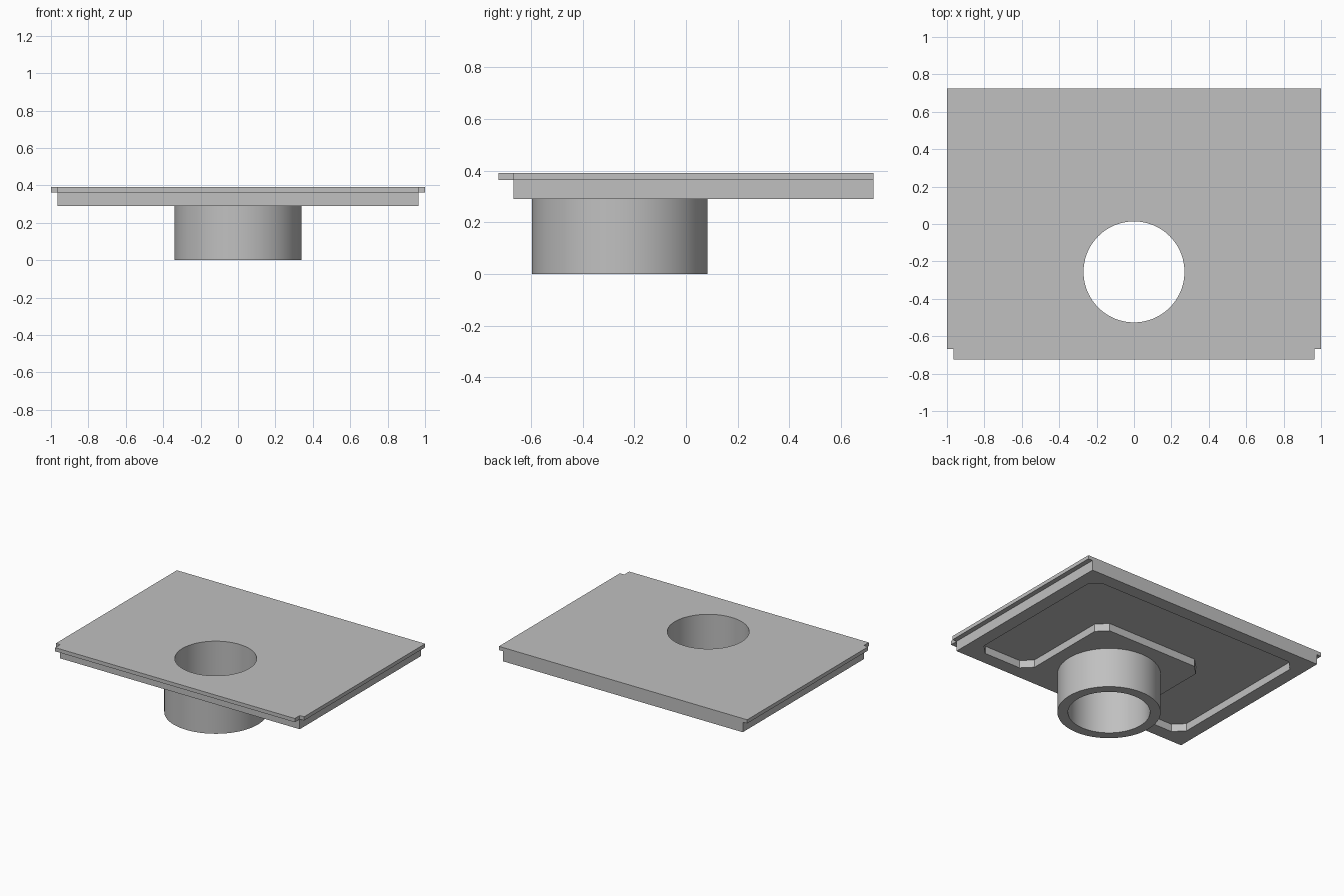
import bpy, bmesh, math

cube = bpy.data.objects.get("Cube")
if cube:
    bpy.data.objects.remove(cube, do_unlink=True)

grey = bpy.data.materials.new("light grey")
grey.use_nodes = True
COLOUR = (0.53, 0.53, 0.53, 1)
grey.diffuse_color = COLOUR
grey.node_tree.nodes["Principled BSDF"].inputs["Base Color"].default_value = COLOUR


def prism(name, outline, z0, z1):
    """Extrude a closed xy outline from z0 to z1."""
    bm = bmesh.new()
    base = bm.faces.new([bm.verts.new((x, y, z0)) for x, y in outline])
    top = bmesh.ops.extrude_face_region(bm, geom=[base])["geom"]
    bmesh.ops.translate(bm, vec=(0, 0, z1 - z0),
                        verts=[g for g in top if isinstance(g, bmesh.types.BMVert)])
    bmesh.ops.recalc_face_normals(bm, faces=bm.faces)
    mesh = bpy.data.meshes.new(name)
    bm.to_mesh(mesh)
    bm.free()
    mesh.materials.append(grey)
    obj = bpy.data.objects.new(name, mesh)
    bpy.context.collection.objects.link(obj)
    return obj


def mirrored(half):
    """Close a right-hand half outline with its mirror image."""
    return half + [(-x, y) for x, y in reversed(half)]


def circle(radius, y, n=96):
    return [(radius * math.cos(i * math.tau / n), y + radius * math.sin(i * math.tau / n))
            for i in range(n)]


def combine(obj, other, operation):
    mod = obj.modifiers.new(operation, 'BOOLEAN')
    mod.operation, mod.solver, mod.object = operation, 'EXACT', other
    bpy.context.view_layer.objects.active = obj
    bpy.ops.object.modifier_apply(modifier=mod.name)
    bpy.data.objects.remove(other, do_unlink=True)


BACK, STEP, FRONT = 0.725, -0.668, -0.725
UNDER, LEDGE, TOP = 0.29, 0.363, 0.39
SIDE, TUBE_Y, C = 0.965, -0.256, 0.07

# Top plate with notched front corners, joined to the slab below it
plate = prism("top_plate", mirrored([(SIDE, FRONT), (SIDE, STEP), (1, STEP), (1, BACK)]), LEDGE, TOP)
slab = prism("slab", mirrored([(SIDE, STEP), (SIDE, BACK)]), UNDER, LEDGE + 0.01)
combine(plate, slab, 'UNION')

# U-shaped chamfered recess in the underside
X0, X1, Y0, Y1, Y2 = 0.435, 0.87, -0.57, 0.185, 0.63
recess = prism("recess_cutter", mirrored([
    (X0 - C, Y1), (X0, Y1 - C), (X0, Y0 + C), (X0 + C, Y0), (X1 - C, Y0),
    (X1, Y0 + C), (X1, Y2 - C), (X1 - C, Y2)]), UNDER - 0.1, UNDER + 0.055)
combine(plate, recess, 'DIFFERENCE')

# Spout tube joined below, then one bore through everything
combine(plate, prism("tube", circle(0.34, TUBE_Y), 0, UNDER + 0.02), 'UNION')
combine(plate, prism("bore_cutter", circle(0.27, TUBE_Y), -0.1, TOP + 0.1), 'DIFFERENCE')
plate.name = "plate_with_spout"

# Smooth round walls, crisp edges elsewhere
bpy.ops.object.select_all(action='DESELECT')
plate.select_set(True)
bpy.context.view_layer.objects.active = plate
bpy.ops.object.shade_smooth_by_angle(angle=math.radians(30))
